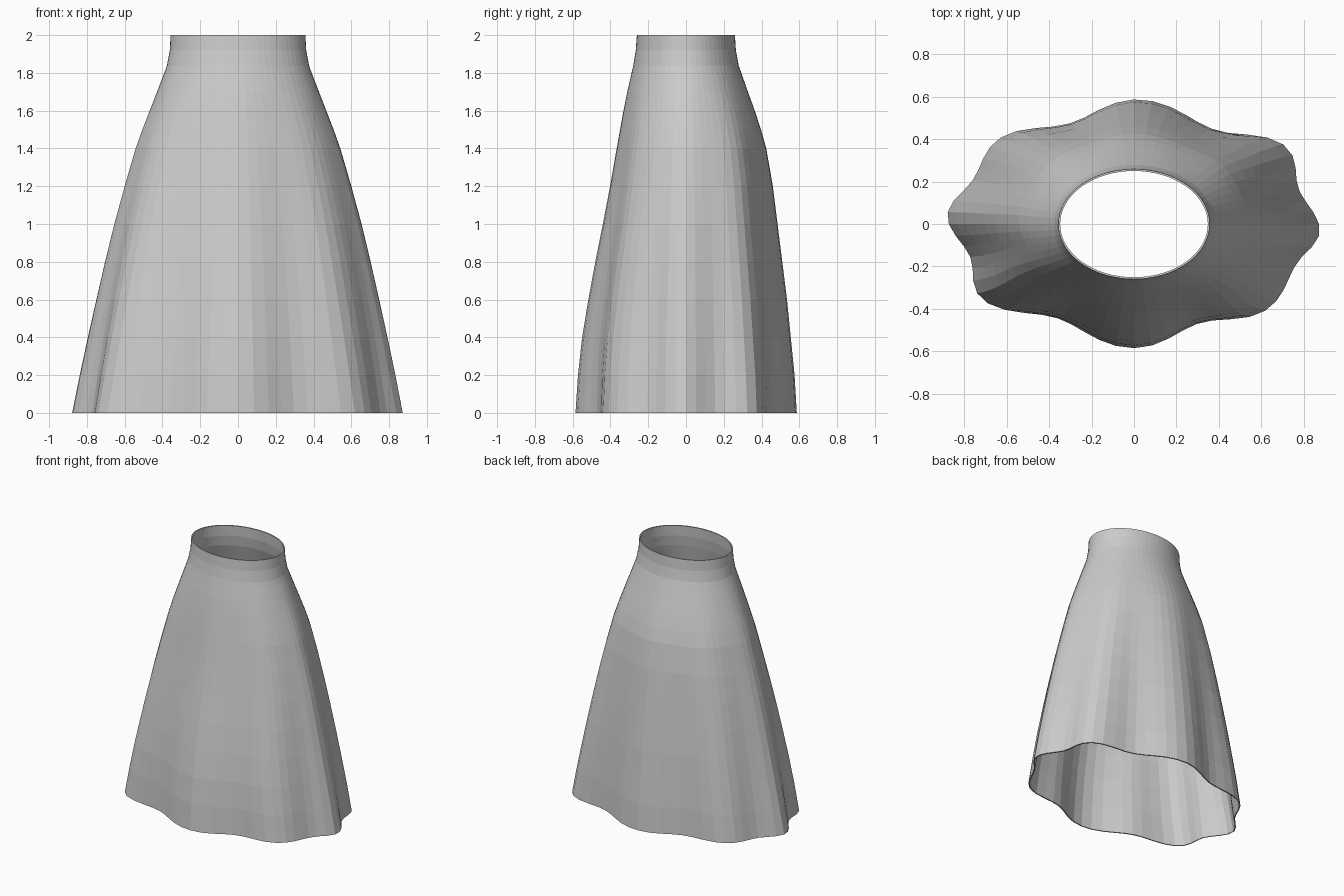
import bpy, bmesh, math

if "Cube" in bpy.data.objects:
    bpy.data.objects.remove(bpy.data.objects["Cube"])

SEGMENTS = 64

# Outer profile: height, half width, front depth, back depth
PROFILE = [
    (0.0, 0.88, 0.585, 0.587), (0.2, 0.84, 0.572, 0.575), (0.4, 0.797, 0.55, 0.555),
    (0.6, 0.752, 0.517, 0.535), (0.8, 0.706, 0.48, 0.51), (1.0, 0.657, 0.44, 0.485),
    (1.2, 0.602, 0.402, 0.46), (1.4, 0.543, 0.367, 0.425), (1.5, 0.507, 0.349, 0.397),
    (1.6, 0.468, 0.331, 0.364), (1.7, 0.429, 0.311, 0.328), (1.8, 0.39, 0.288, 0.293),
    (1.84, 0.376, 0.279, 0.279), (1.92, 0.361, 0.266, 0.264), (2.0, 0.357, 0.26, 0.259),
]

# Hem folds: angle in degrees, relative radius at each crest and dip
FOLDS = [
    (-4, 1.06), (17, 0.985), (39, 1.10), (61, 0.945), (89, 1.093), (113, 0.955),
    (135, 1.073), (157, 0.995), (175, 1.066), (196.6, 0.974), (217, 1.08),
    (242, 0.92), (270, 1.068), (294, 0.93), (315, 1.056), (339, 0.985), (356, 1.06),
]


def fold(deg):
    """Smooth wave through the crests and dips."""
    if deg > 356:
        deg -= 360
    for (a0, r0), (a1, r1) in zip(FOLDS, FOLDS[1:]):
        if a0 <= deg <= a1:
            s = (1 - math.cos(math.pi * (deg - a0) / (a1 - a0))) / 2
            return r0 + (r1 - r0) * s - 1
    return 0


def ring(bm, z, half_width, front, back):
    """One loop of the cloth; the folds fade out towards the waist."""
    w = max(0, 1 - z / 1.84)
    verts = []
    for i in range(SEGMENTS):
        t = 2 * math.pi * i / SEGMENTS
        r = 1 + w * fold(360 * i / SEGMENTS)
        a = half_width / (1 + 0.063 * w)
        b = back / (1 + 0.093 * w) if math.sin(t) > 0 else front / (1 + 0.068 * w)
        verts.append(bm.verts.new((a * r * math.cos(t), b * r * math.sin(t), z)))
    return verts


# Skirt: stacked loops joined by quads
bm = bmesh.new()
rings = [ring(bm, *row) for row in PROFILE]
for low, high in zip(rings, rings[1:]):
    for i in range(SEGMENTS):
        j = (i + 1) % SEGMENTS
        bm.faces.new((low[i], low[j], high[j], high[i]))
mesh = bpy.data.meshes.new("skirt")
bm.to_mesh(mesh)
bm.free()

cloth = bpy.data.materials.new("grey cloth")
cloth.diffuse_color = (0.6, 0.6, 0.6, 1)
cloth.use_nodes = True
cloth.node_tree.nodes["Principled BSDF"].inputs["Base Color"].default_value = cloth.diffuse_color
mesh.materials.append(cloth)
skirt = bpy.data.objects.new("skirt", mesh)
bpy.context.collection.objects.link(skirt)

# Thin cloth thickness, growing inwards
shell = skirt.modifiers.new("cloth thickness", 'SOLIDIFY')
shell.thickness = 0.009
shell.offset = -1
